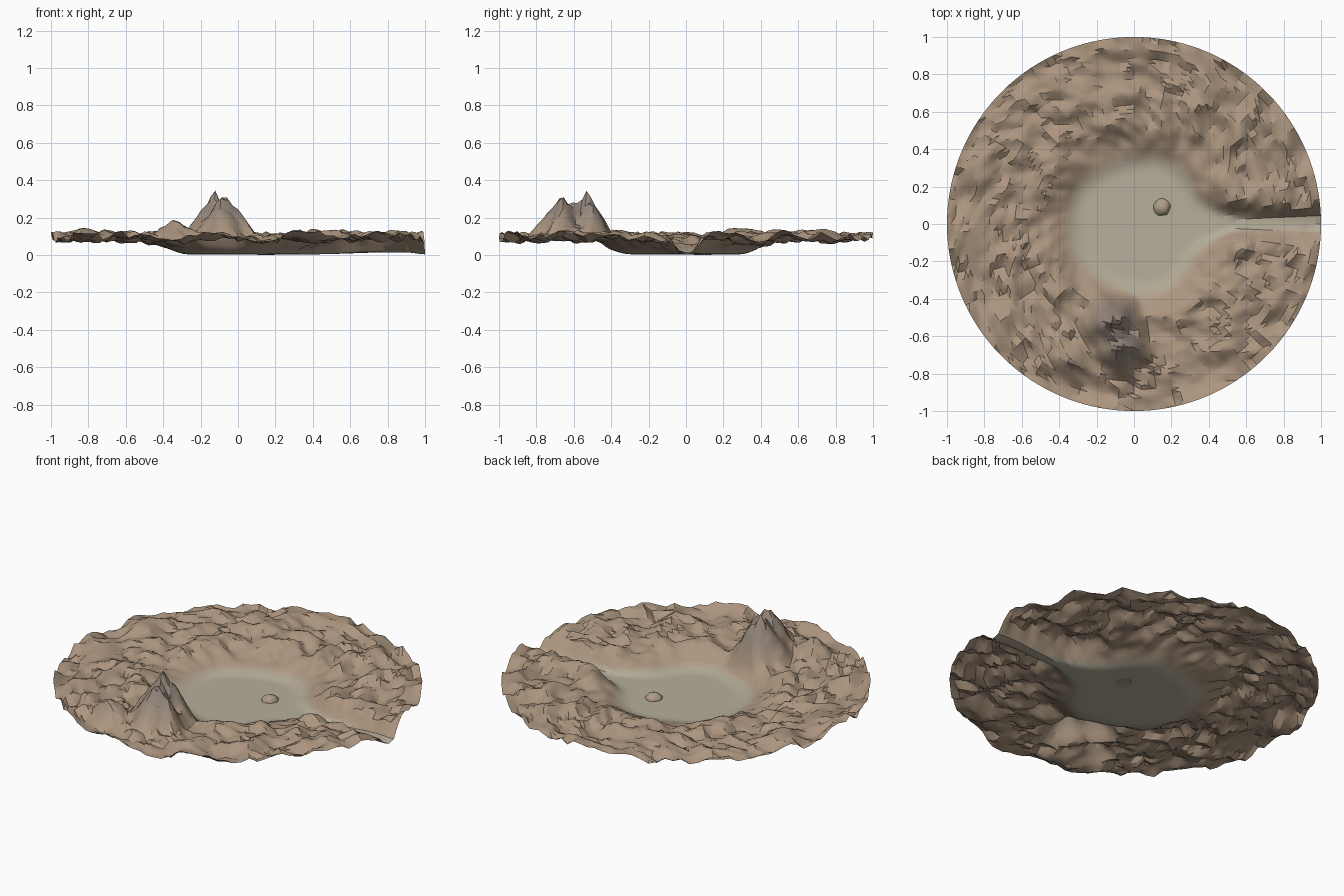
import bpy, bmesh, math
from mathutils import Vector, noise

if "Cube" in bpy.data.objects:
    bpy.data.objects.remove(bpy.data.objects["Cube"])

SEGS, RINGS = 140, 44
FLOOR = 0.004


def smooth(a, b, v):
    t = max(0.0, min(1.0, (v - a) / (b - a)))
    return t * t * (3 - 2 * t)


def material(name, rgb):
    m = bpy.data.materials.new(name)
    m.diffuse_color = (*rgb, 1)
    m.use_nodes = True
    m.node_tree.nodes["Principled BSDF"].inputs["Base Color"].default_value = m.diffuse_color
    return m


def cone(x, y, cx, cy, radius, height, power=1.25):
    d = math.hypot(x - cx, y - cy) / radius
    return height * max(0.0, 1 - d) ** power


def peak_height(x, y):
    # Two summits with gently ribbed flanks and a low western shoulder
    a = math.atan2(y + 0.58, x + 0.1)
    rib = 1 + 0.07 * math.sin(a * 7)
    return max(cone(x, y, -0.12, -0.525, 0.18 * rib, 0.25),
               cone(x, y, -0.07, -0.66, 0.17 * rib, 0.23),
               cone(x, y, -0.10, -0.59, 0.15 * rib, 0.20),
               cone(x, y, -0.33, -0.74, 0.14, 0.08))


def rough(x, y):
    # Layered noise for the broken desert hills
    big = noise.noise(Vector((x * 4.2, y * 4.2, 3.1)))
    mid = noise.noise(Vector((x * 9, y * 9, 7.7)))
    fine = noise.noise(Vector((x * 19, y * 19, 1.3)))
    ridge = 0.3 - abs(noise.noise(Vector((x * 6, y * 6, 5.2))))
    return 0.036 * big + 0.044 * mid + 0.03 * fine + 0.04 * ridge


def height(x, y):
    r = math.hypot(x - 0.02, y)
    wobble = 0.03 * noise.noise(Vector((x * 4, y * 4, 9)))
    basin = smooth(0.28, 0.57, r + wobble)
    d = rough(x, y) * smooth(0.3, 0.5, r)
    hills = 0.098 + 0.052 * math.tanh(d / 0.052)
    z = FLOOR + (hills - FLOOR) * basin
    z += peak_height(x, y) * smooth(0.3, 0.45, r)
    # Dry outlet channel running to +x, funnel-shaped at the basin
    if x > 0:
        flare = 0.05 * (1 - smooth(0.3, 0.55, x))
        wall = smooth(0.02 + flare, 0.11 + 1.5 * flare, abs(y - 0.005))
        bed = FLOOR + 0.010 * smooth(0.4, 0.8, x) * (1 - smooth(0.9, 1, x))
        z = bed + (z - bed) * wall if z > bed else z
    return z


# Terrain: one open sheet on a triangulated polar grid
bm = bmesh.new()
centre = bm.verts.new((0, 0, FLOOR))
rings = []
for i in range(1, RINGS + 1):
    r = i / RINGS
    ring = []
    for j in range(SEGS):
        a = 2 * math.pi * j / SEGS
        x, y = r * math.cos(a), r * math.sin(a)
        ring.append(bm.verts.new((x, y, height(x, y))))
    rings.append(ring)
for j in range(SEGS):
    k = (j + 1) % SEGS
    bm.faces.new((centre, rings[0][j], rings[0][k]))
    for lo, hi in zip(rings, rings[1:]):
        bm.faces.new((lo[j], hi[j], hi[k]))
        bm.faces.new((lo[j], hi[k], lo[k]))

# Colour bands: pale lake bed blending to tan hills, grey rock on the peak
bed_col, hill_col = (0.47, 0.43, 0.33), (0.41, 0.30, 0.21)
peak_col = (0.29, 0.235, 0.195)
mats = []
for i in range(8):
    t = i / 7
    mats.append(material(f"ground_{i}", [p + (q - p) * t for p, q in zip(bed_col, hill_col)]))
for i in range(1, 5):
    t = i / 4
    mats.append(material(f"peak_{i}", [p + (q - p) * t for p, q in zip(hill_col, peak_col)]))
for f in bm.faces:
    c = f.calc_center_median()
    p = peak_height(c.x, c.y)
    f.material_index = round(7 * smooth(0.002, 0.045, c.z))
    if p > 0.03 and c.z > 0.06:
        f.material_index = 7 + min(4, int(p / 0.03))

mesh = bpy.data.meshes.new("terrain")
bm.to_mesh(mesh)
bm.free()
for m in mats:
    mesh.materials.append(m)
terrain = bpy.data.objects.new("terrain", mesh)
bpy.context.collection.objects.link(terrain)

# Boulder on the lake bed
bpy.ops.mesh.primitive_ico_sphere_add(subdivisions=3, radius=1, location=(0.15, 0.09, 0))
boulder = bpy.context.object
boulder.name = "boulder"
for v in boulder.data.vertices:
    k = 1 + 0.12 * noise.noise(v.co * 1.8)
    v.co = Vector((v.co.x * 0.046 * k, v.co.y * 0.046 * k, max(0, v.co.z * 0.036 * k)))
boulder.data.materials.append(material("boulder_stone", (0.42, 0.33, 0.24)))

for ob in (terrain, boulder):
    bpy.ops.object.select_all(action='DESELECT')
    ob.select_set(True)
    bpy.context.view_layer.objects.active = ob
    bpy.ops.object.shade_smooth_by_angle(angle=math.radians(30))
